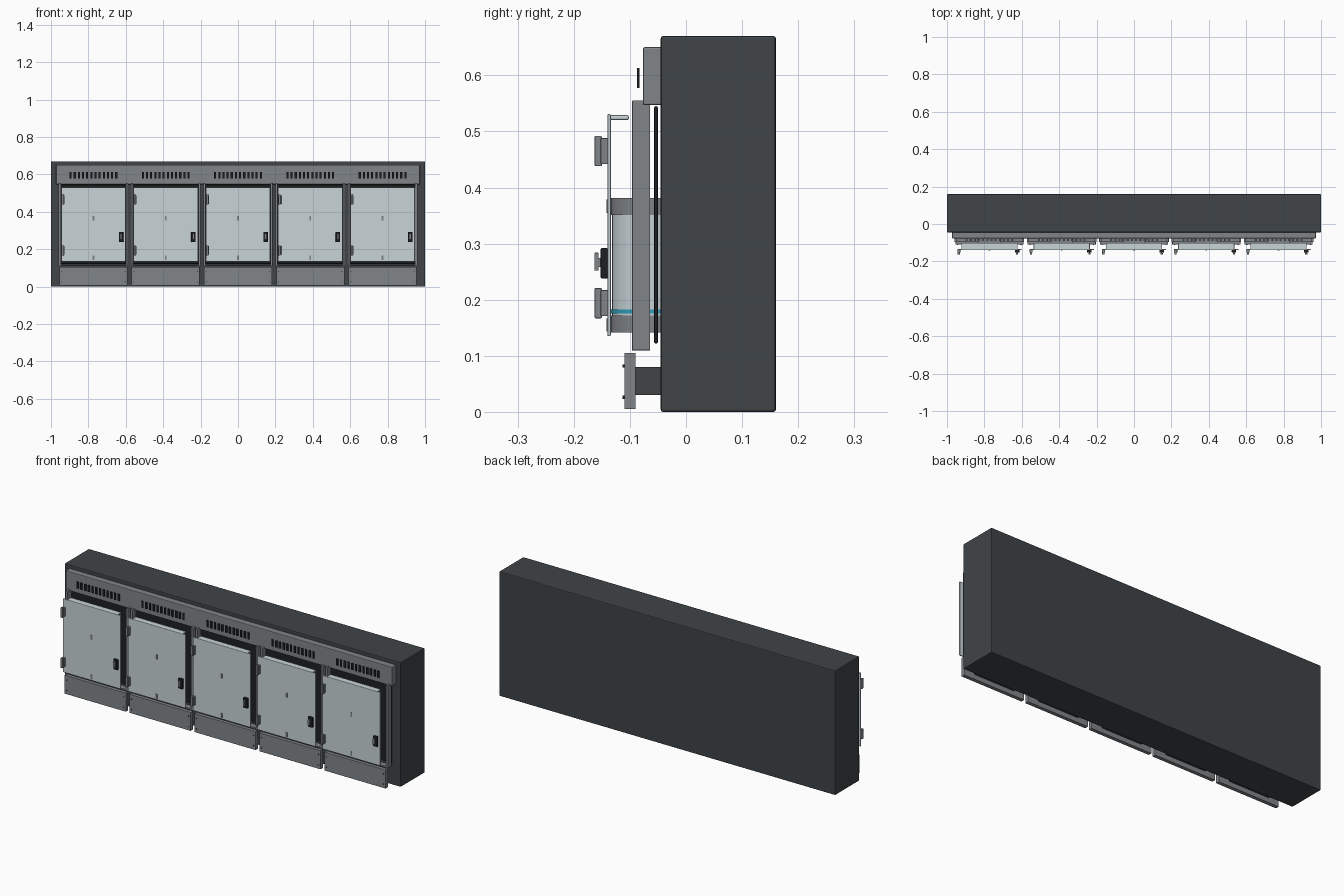
import bpy
from math import radians

if "Cube" in bpy.data.objects:
    bpy.data.objects.remove(bpy.data.objects["Cube"])


def mat(name, r, g, b):
    m = bpy.data.materials.new(name)
    m.diffuse_color = (r, g, b, 1)
    m.use_nodes = True
    m.node_tree.nodes["Principled BSDF"].inputs["Base Color"].default_value = m.diffuse_color
    return m


DARK = mat("dark_shell", 0.05, 0.058, 0.063)
GREY = mat("mid_grey", 0.22, 0.235, 0.25)
BLACK = mat("black", 0.012, 0.014, 0.016)
PALE = mat("pale_panel", 0.58, 0.66, 0.69)
TEAL = mat("teal", 0.03, 0.35, 0.5)


def box(name, x0, x1, y0, y1, z0, z1, m, bevel=0.0):
    bpy.ops.mesh.primitive_cube_add(
        size=1, location=((x0 + x1) / 2, (y0 + y1) / 2, (z0 + z1) / 2))
    o = bpy.context.object
    o.name = name
    o.scale = (x1 - x0, y1 - y0, z1 - z0)
    bpy.ops.object.transform_apply(location=False, rotation=False, scale=True)
    o.data.materials.append(m)
    if bevel:
        b = o.modifiers.new("bevel", 'BEVEL')
        b.width = bevel
        b.segments = 2
    return o


def cyl(name, loc, r, depth, m, verts=32, along_y=False):
    bpy.ops.mesh.primitive_cylinder_add(
        radius=r, depth=depth, vertices=verts, location=loc,
        rotation=(radians(90) if along_y else 0, 0, 0))
    o = bpy.context.object
    o.name = name
    o.data.materials.append(m)
    bpy.ops.object.shade_smooth_by_angle()
    return o


# Main shell and vented header strip
box("cabinet_shell", -1, 1, -0.045, 0.16, 0.0, 0.67, DARK, 0.004)
box("header_strip", -0.972, 0.972, -0.077, -0.04, 0.547, 0.65, GREY, 0.003)


def bay(cx):
    # Dark opening behind the door, framed by slim posts and a sill
    box("opening_panel", cx - 0.18, cx + 0.18, -0.057, -0.05, 0.122, 0.545, BLACK, 0.003)
    for s in (-1, 1):
        x = cx + s * 0.18
        box("frame_post", x - 0.006, x + 0.006, -0.096, -0.064, 0.11, 0.555, GREY, 0.001)
    box("frame_sill", cx - 0.18, cx + 0.18, -0.096, -0.064, 0.11, 0.117, GREY)

    # Door with folded top lip
    box("door", cx - 0.172, cx + 0.172, -0.14, -0.134, 0.135, 0.531, PALE, 0.002)
    box("door_top_lip", cx - 0.15, cx + 0.15, -0.136, -0.102, 0.52, 0.529, PALE, 0.003)
    for z in (0.367, 0.155):
        box("door_clip", cx - 0.005, cx + 0.005, -0.142, -0.134, z - 0.012, z + 0.012, GREY)

    # Hinges
    for z in (0.465, 0.194):
        box("hinge_leaf", cx - 0.172, cx - 0.155, -0.152, -0.139, z - 0.023, z + 0.023, GREY, 0.001)
        box("hinge_knuckle", cx - 0.17, cx - 0.158, -0.163, -0.15, z - 0.027, z + 0.027, GREY, 0.002)

    # Latch
    box("latch_base", cx + 0.136, cx + 0.16, -0.152, -0.139, 0.238, 0.292, BLACK, 0.002)
    box("latch_stem", cx + 0.145, cx + 0.151, -0.158, -0.15, 0.258, 0.274, GREY)
    box("latch_lever", cx + 0.142, cx + 0.154, -0.163, -0.156, 0.252, 0.284, GREY, 0.001)

    # Round vessel with grey end caps and a teal seal
    y = -0.066
    cyl("vessel", (cx, y, 0.26), 0.066, 0.2, PALE)
    cyl("vessel_base", (cx, y, 0.157), 0.068, 0.03, GREY)
    cyl("vessel_cap", (cx, y, 0.366), 0.068, 0.03, GREY)
    cyl("vessel_seal", (cx, y, 0.179), 0.0675, 0.007, TEAL)

    # Kick panel with screws
    box("kick_panel", cx - 0.182, cx + 0.182, -0.11, -0.09, 0.005, 0.105, GREY, 0.001)
    box("kick_bracket", cx - 0.12, cx + 0.12, -0.092, -0.04, 0.03, 0.08, DARK)
    for s in (-1, 1):
        for z in (0.026, 0.082):
            cyl("kick_screw", (cx + s * 0.17, -0.111, z), 0.003, 0.005, DARK, 10, True)

    # Vent slats
    for i in range(12):
        x = cx + (i - 5.5) * 0.0222
        box("vent_slat", x - 0.0055, x + 0.0055, -0.087, -0.083, 0.577, 0.613, BLACK)


for k in range(-2, 3):
    bay(k * 0.3865)
